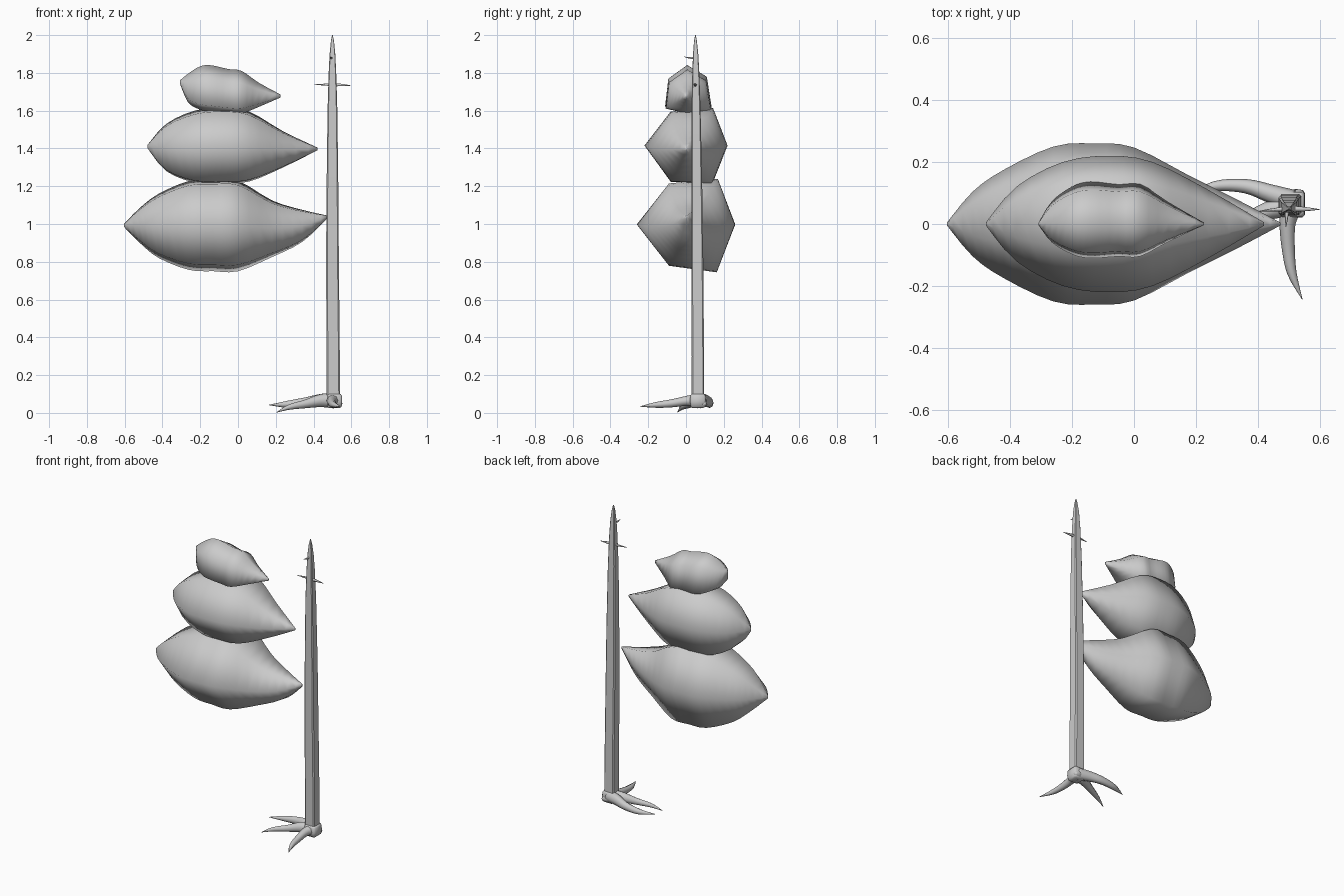
import bpy, bmesh, math
from mathutils import Vector


def spline(keys, steps):
    """Catmull-Rom interpolation through rows of numbers."""
    k = [keys[0]] + list(keys) + [keys[-1]]
    out = []
    for i in range(1, len(k) - 2):
        for s in range(steps):
            t = s / steps
            out.append([0.5 * (2 * b + (c - a) * t + (2 * a - 5 * b + 4 * c - d) * t * t
                               + (3 * b - a - 3 * c + d) * t ** 3)
                        for a, b, c, d in zip(*k[i - 1:i + 3])])
    return out + [list(keys[-1])]


def loft(name, rings, smooth=180):
    bm = bmesh.new()
    loops = [[bm.verts.new(p) for p in ring] for ring in rings]
    n = len(loops[0])
    for a, b in zip(loops, loops[1:]):
        for i in range(n):
            bm.faces.new((a[i], a[(i + 1) % n], b[(i + 1) % n], b[i]))
    bm.faces.new(loops[0])
    bm.faces.new(loops[-1])
    bmesh.ops.recalc_face_normals(bm, faces=bm.faces)
    me = bpy.data.meshes.new(name)
    bm.to_mesh(me)
    bm.free()
    ob = bpy.data.objects.new(name, me)
    bpy.context.collection.objects.link(ob)
    bpy.ops.object.select_all(action='DESELECT')
    ob.select_set(True)
    bpy.context.view_layer.objects.active = ob
    bpy.ops.object.shade_smooth_by_angle(angle=math.radians(smooth))
    return ob


def foliage(name, section, stations):
    """Six-sided pod along x; stations are x, bottom z, top z, half width."""
    rings = []
    for x, lo, hi, w in spline(stations, 3):
        w = max(w, 0.002)
        rings.append([(x, y * w, (lo + hi) / 2 + z * (hi - lo) / 2) for y, z in section])
    loft(name, rings)


def tube(name, keys, sides=8, tall=1.0, steps=4):
    """Tapering limb; keys are x, y, z, radius."""
    pts = spline(keys, steps)
    rings = []
    for i, p in enumerate(pts):
        c = Vector(p[:3])
        tan = (Vector(pts[min(i + 1, len(pts) - 1)][:3]) - Vector(pts[max(i - 1, 0)][:3])).normalized()
        side = tan.cross(Vector((0, 0, 1))).normalized()
        up = side.cross(tan)
        rings.append([c + p[3] * (side * math.cos(a) + up * math.sin(a) * tall)
                      for a in (2 * math.pi * j / sides for j in range(sides))])
    loft(name, rings)


# Foliage pods
foliage("lower_foliage",
        [(-1, 0.02), (-.35, -.86), (.63, -1), (1, 0.02), (.65, 1), (-.35, .9)],
        [(-.604, .985, 1.0, .004), (-.52, .90, 1.085, .105), (-.42, .82, 1.16, .175),
         (-.26, .757, 1.228, .25), (-.13, .75, 1.235, .26), (0, .75, 1.23, .247),
         (.18, .825, 1.125, .155), (.34, .905, 1.075, .075), (.472, 1.028, 1.045, .005)])
foliage("middle_foliage",
        [(-1, 0), (-.37, -.95), (.64, -1), (1, 0), (.65, 1), (-.37, .9)],
        [(-.478, 1.40, 1.42, .005), (-.38, 1.28, 1.53, .12), (-.23, 1.22, 1.60, .20),
         (-.08, 1.215, 1.615, .22), (.06, 1.225, 1.595, .20), (.24, 1.30, 1.49, .11),
         (.42, 1.39, 1.405, .005)])
foliage("top_foliage",
        [(-.85, -.75), (-.72, .42), (.05, 1), (.85, .5), (1.05, -.85), (.1, -1)],
        [(-.308, 1.745, 1.76, .004), (-.265, 1.645, 1.795, .07), (-.2, 1.605, 1.835, .115),
         (-.14, 1.595, 1.84, .13), (-.05, 1.585, 1.82, .123), (.02, 1.585, 1.81, .123),
         (.11, 1.62, 1.748, .068), (.226, 1.67, 1.685, .004)])

# Square tapering trunk with slim chamfers
corner = [(-1, -.8), (-.8, -1), (.8, -1), (1, -.8), (1, .8), (.8, 1), (-.8, 1), (-1, .8)]
loft("trunk", [[(x + u * r, y + v * r * .93, z) for u, v in corner] for x, y, z, r in [
    (.505, .063, .06, .036), (.504, .063, .3, .035), (.5, .06, .8, .034), (.5, .057, 1.2, .031),
    (.5, .053, 1.6, .026), (.5, .052, 1.8, .020), (.5, .051, 1.9, .015),
    (.5, .05, 1.97, .008), (.5, .05, 2.0, .002)]], 30)

# Rounded foot of the trunk
loft("trunk_foot", [[(.51 + u * r, .063 + v * r, z) for u, v in corner] for z, r in [
    (.025, .028), (.033, .038), (.06, .042), (.09, .040), (.1, .034)]], 60)

# Roots
tube("front_root", [(.505, .05, .065, .036), (.495, 0, .063, .026), (.498, -.08, .05, .021),
                    (.51, -.16, .042, .015), (.543, -.243, .034, .001)])
tube("back_left_root", [(.51, .075, .065, .036), (.44, .098, .066, .030), (.36, .122, .056, .023),
                        (.26, .122, .045, .016), (.165, .09, .042, .001)], tall=1.15)
tube("left_root", [(.51, .06, .065, .036), (.44, .045, .065, .030), (.36, .015, .048, .020),
                   (.27, -.02, .03, .012), (.205, -.045, .003, .001)], tall=1.15)
tube("root_stub", [(.5, .07, .06, .034), (.525, .09, .052, .025), (.548, .1, .045, .010)])

# Bare twigs
tube("right_twig", [(.49, .05, 1.737, .010), (.55, .048, 1.736, .007), (.598, .047, 1.733, .001)], 6)
tube("left_twig", [(.51, .05, 1.737, .009), (.45, .046, 1.738, .005), (.405, .042, 1.738, .001)], 6)
tube("front_twig", [(.495, .055, 1.878, .008), (.492, .02, 1.88, .005), (.49, -.01, 1.885, .001)], 6)
